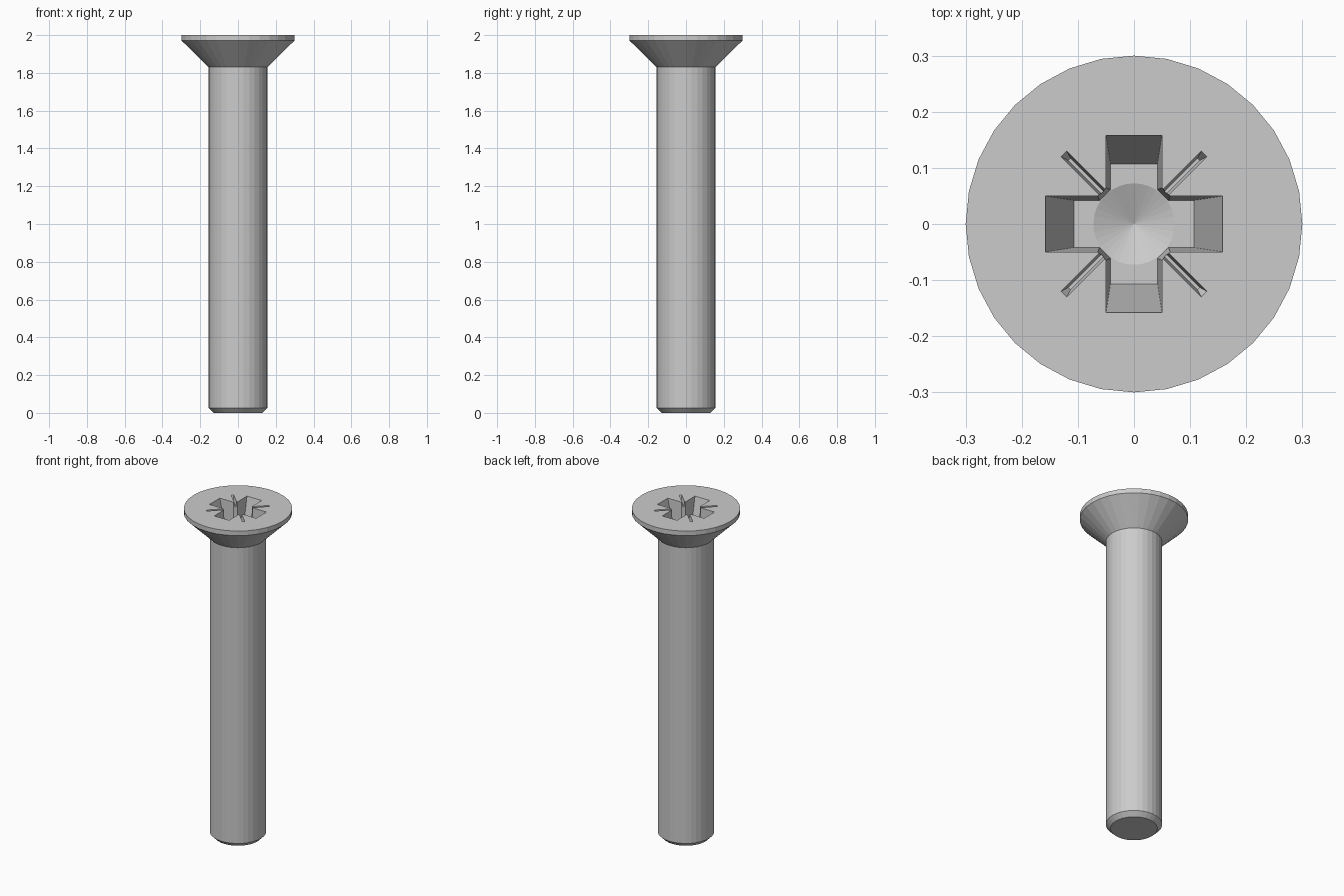
import bpy, bmesh
from math import cos, sin, pi

if "Cube" in bpy.data.objects:
    bpy.data.objects.remove(bpy.data.objects["Cube"])

TOP, FLOOR = 2.0, 1.8


def make_object(name, bm):
    bmesh.ops.recalc_face_normals(bm, faces=bm.faces)
    mesh = bpy.data.meshes.new(name)
    bm.to_mesh(mesh)
    bm.free()
    ob = bpy.data.objects.new(name, mesh)
    bpy.context.collection.objects.link(ob)
    return ob


def lathe(name, profile, sides=32):
    bm = bmesh.new()
    rings = []
    for r, z in profile:
        if r == 0:
            rings.append([bm.verts.new((0, 0, z))] * sides)
        else:
            rings.append([bm.verts.new((r * cos(2 * pi * i / sides), r * sin(2 * pi * i / sides), z))
                          for i in range(sides)])
    for a, b in zip(rings, rings[1:]):
        for i in range(sides):
            j = (i + 1) % sides
            bm.faces.new(dict.fromkeys((a[i], a[j], b[j], b[i])))
    for ring in (rings[0], rings[-1]):
        if ring[0] is not ring[1]:
            bm.faces.new(ring)
    return make_object(name, bm)


def tapered_block(name, top, bottom, floor, angle=0):
    """Block with half sizes top at z = TOP and bottom at floor, run on past TOP."""
    over = 0.02
    k = over / (TOP - floor)
    high = [t + (t - b) * k for t, b in zip(top, bottom)]
    bm = bmesh.new()
    bmesh.ops.create_cube(bm, size=2)
    for v in bm.verts:
        hx, hy = high if v.co.z > 0 else bottom
        x, y = v.co.x * hx, v.co.y * hy
        v.co = (x * cos(angle) - y * sin(angle), x * sin(angle) + y * cos(angle),
                TOP + over if v.co.z > 0 else floor)
    return make_object(name, bm)


# Shank with chamfered tip and countersunk head
screw = lathe("screw", [(0.13, 0), (0.156, 0.026), (0.156, 1.831), (0.3, 1.972), (0.3, TOP)])

# Drive recess: two cross arms, chamfered centre, thin diagonal ticks, conical bottom
cutters = [tapered_block("centre_cut", (0.081, 0.081), (0.073, 0.073), FLOOR, pi / 4)]
for i in range(2):
    cutters.append(tapered_block("arm_cut", (0.158, 0.05), (0.107, 0.042), FLOOR, i * pi / 2))
    cutters.append(tapered_block("tick_cut", (0.177, 0.007), (0.163, 0.003), TOP - 0.03, pi / 4 + i * pi / 2))
cutters.append(lathe("cone_cut", [(0, FLOOR - 0.03), (0.0725, FLOOR), (0, FLOOR + 0.05)]))

bpy.context.view_layer.objects.active = screw
for cutter in cutters:
    cutter.hide_render = True
    mod = screw.modifiers.new("recess", 'BOOLEAN')
    mod.object = cutter
    mod.operation = 'DIFFERENCE'
    mod.solver = 'EXACT'
    bpy.ops.object.modifier_apply(modifier=mod.name)
    bpy.data.objects.remove(cutter)
